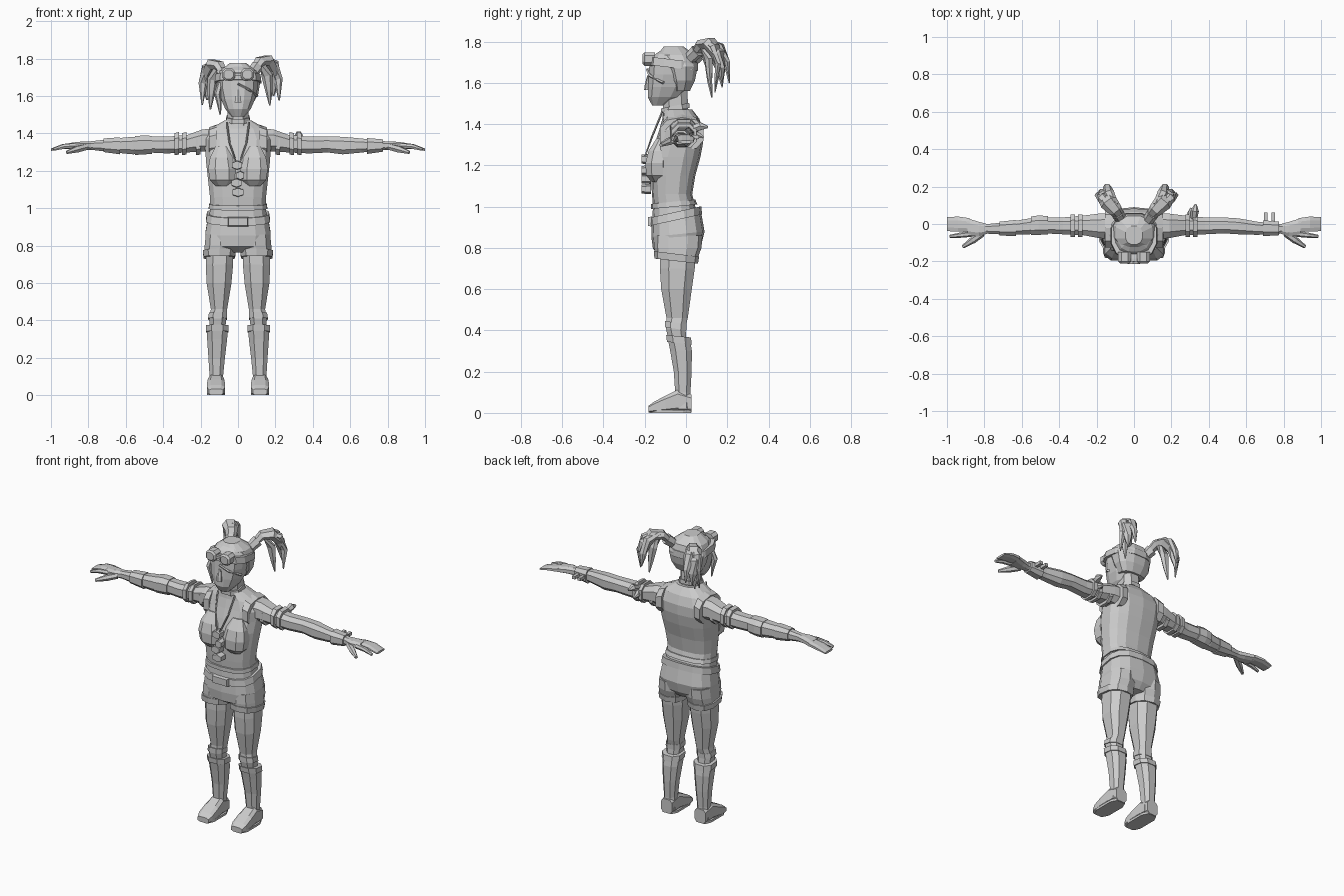
import bpy, bmesh, math
from mathutils import Vector

grey = bpy.data.materials.new("plain_grey")
grey.diffuse_color = (0.6, 0.6, 0.6, 1)


def skin(name, rings, mirror=False):
    """Join equal rings of points into a closed flat-shaded solid."""
    bm = bmesh.new()
    rows = [[bm.verts.new(p) for p in r] for r in rings]
    n = len(rows[0])
    for a, b in zip(rows, rows[1:]):
        for i in range(n):
            j = (i + 1) % n
            bm.faces.new((a[i], a[j], b[j], b[i]))
    bm.faces.new(rows[0])
    bm.faces.new(rows[-1])
    bmesh.ops.recalc_face_normals(bm, faces=bm.faces)
    me = bpy.data.meshes.new(name)
    bm.to_mesh(me)
    bm.free()
    me.materials.append(grey)
    ob = bpy.data.objects.new(name, me)
    bpy.context.collection.objects.link(ob)
    if mirror:
        ob.modifiers.new("mirror", 'MIRROR')
    return ob


def loft(name, rows, axis='z', n=10, mirror=False, square=0.8, shear=0.0):
    """Rows are (position, a0, a1, b0, b1): extents of each cross-section."""
    rings = []
    for pos, a0, a1, b0, b1 in rows:
        ring = []
        for i in range(n):
            t = 2 * math.pi * (i + 0.5) / n
            c, s = math.cos(t), math.sin(t)
            c = math.copysign(abs(c) ** square, c) / math.cos(math.pi / n) ** square
            s = math.copysign(abs(s) ** square, s)
            a = (a0 + a1) / 2 + c * (a1 - a0) / 2
            b = (b0 + b1) / 2 + s * (b1 - b0) / 2
            ring.append({'z': (a, b, pos + shear * b), 'x': (pos, a, b),
                         'y': (a, pos, b)}[axis])
        rings.append(ring)
    return skin(name, rings, mirror)


def tube(name, pts, n=6, flat=1.0, mirror=False):
    """Tapered tube through points (x, y, z, radius)."""
    ps = [Vector(p[:3]) for p in pts]
    rings = []
    for k, p in enumerate(ps):
        d = (ps[min(k + 1, len(ps) - 1)] - ps[max(k - 1, 0)]).normalized()
        ref = Vector((0, 0, 1)) if abs(d.z) < 0.9 else Vector((0, 1, 0))
        u = d.cross(ref).normalized()
        v = u.cross(d)
        r = pts[k][3]
        rings.append([p + u * r * math.cos(2 * math.pi * i / n)
                      + v * r * flat * math.sin(2 * math.pi * i / n) for i in range(n)])
    return skin(name, rings, mirror)


# Torso and bust
loft("torso", [(0.92, -.16, .16, -.165, .07), (1.0, -.148, .148, -.16, .045),
               (1.06, -.15, .15, -.165, .03), (1.15, -.16, .16, -.17, .045),
               (1.24, -.17, .17, -.17, .07), (1.31, -.175, .175, -.15, .083),
               (1.37, -.185, .185, -.13, .083), (1.425, -.15, .15, -.115, .065),
               (1.47, -.07, .07, -.11, .03)], n=14, square=0.75)
loft("bust", [(1.12, .045, .12, -.17, -.10), (1.15, .015, .15, -.197, -.08),
              (1.21, .01, .16, -.2, -.08), (1.27, .025, .15, -.185, -.08),
              (1.33, .05, .12, -.145, -.08)], n=8, mirror=True)
loft("shirt_hem", [(1.005, -.157, .157, -.17, .055), (1.03, -.153, .153, -.17, .045)],
     n=14, square=0.75, shear=0.1)
loft("shoulder_strap", [(.115, -.125, .082, 1.27, 1.447), (.155, -.125, .085, 1.27, 1.432)],
     'x', mirror=True)

# Neck and choker
loft("neck", [(1.43, -.065, .065, -.115, .03), (1.47, -.055, .055, -.115, .015),
              (1.57, -.055, .055, -.12, .01)], n=8)
loft("choker", [(1.475, -.064, .064, -.125, .022), (1.5, -.062, .062, -.125, .02)],
     n=8, shear=0.2)

# Head, hair cap and face details
loft("head", [(1.49, -.035, .035, -.165, -.10), (1.53, -.068, .068, -.187, -.02),
              (1.58, -.09, .09, -.187, .015), (1.64, -.105, .105, -.183, .04),
              (1.70, -.11, .11, -.18, .05), (1.74, -.085, .085, -.15, .025),
              (1.765, -.045, .045, -.11, -.01)], n=12)
loft("hair_cap", [(1.56, -.08, .08, -.07, .02), (1.61, -.108, .108, -.09, .045),
                  (1.68, -.12, .12, -.12, .06), (1.735, -.098, .098, -.14, .045),
                  (1.775, -.045, .045, -.11, -.01)], n=12)
loft("goggle_strap", [(1.665, -.125, .125, -.19, .062), (1.705, -.12, .12, -.187, .06)],
     n=12, shear=-0.12)
loft("goggle_lens", [(-.15, .015, .085, 1.68, 1.75), (-.2, .015, .085, 1.68, 1.75),
                     (-.21, .025, .075, 1.69, 1.74)], 'y', n=8, mirror=True)
loft("goggle_bridge", [(-.18, -.02, .02, 1.705, 1.725), (-.2, -.02, .02, 1.705, 1.725)], 'y', n=4)
loft("nose", [(1.565, -.018, .018, -.203, -.17), (1.59, -.015, .015, -.2, -.17),
              (1.635, -.008, .008, -.188, -.17)], n=6)
tube("face_strap", [(.0, -.185, 1.665, .01), (.055, -.172, 1.635, .012), (.1, -.11, 1.6, .012)],
     flat=0.6)

# Bunched hair, each side with a tuft and loose strands
for side, word, sx, dz in ((1, "left", 1.0, 0.0), (-1, "right", -0.87, -0.022)):
    def lock(part, pts, flat=0.7):
        tube(word + "_" + part, [(x * sx, y, z + dz, r) for x, y, z, r in pts], 6, flat)
    lock("hair_tie", [(.075, .02, 1.72, .03), (.1, .055, 1.755, .034)], 1)
    lock("hair_tuft", [(.085, .04, 1.74, .025), (.115, .075, 1.785, .038),
                       (.155, .115, 1.79, .048), (.18, .155, 1.74, .045),
                       (.19, .17, 1.67, .03), (.19, .175, 1.6, .004)])
    lock("outer_strand", [(.15, .1, 1.8, .02), (.195, .14, 1.775, .03),
                          (.215, .155, 1.69, .024), (.22, .14, 1.575, .004)])
    lock("back_strand", [(.12, .1, 1.8, .02), (.155, .165, 1.775, .03),
                         (.165, .2, 1.7, .022), (.165, .21, 1.62, .004)])
    lock("inner_strand", [(.13, .09, 1.77, .025), (.155, .11, 1.71, .03),
                          (.165, .115, 1.63, .02), (.17, .125, 1.55, .004)])
tube("front_braid", [(-.095, -.12, 1.67, .014), (-.11, -.13, 1.61, .018),
                     (-.1, -.125, 1.56, .013), (-.095, -.12, 1.5, .004)])

# Arms
loft("arm", [(.12, -.08, .06, 1.29, 1.43), (.19, -.075, .055, 1.3, 1.425),
             (.27, -.06, .045, 1.295, 1.395), (.38, -.055, .035, 1.29, 1.385),
             (.48, -.05, .035, 1.295, 1.385), (.56, -.055, .03, 1.285, 1.385),
             (.66, -.058, .012, 1.295, 1.375), (.78, -.052, .0, 1.31, 1.36),
             (.80, -.05, .0, 1.31, 1.358)], 'x', n=8, mirror=True)
for i, x in enumerate((.2, .275, .315)):
    loft(f"upper_arm_band_{i}", [(x, -.07, .052, 1.283, 1.412), (x + .024, -.07, .05, 1.28, 1.405)],
         'x', n=8, mirror=True)

# Arm knot, bracelet prongs and elbow wrap
tube("knot_end_a", [(.32, .03, 1.375, .018), (.325, .07, 1.39, .022), (.33, .105, 1.385, .006)])
tube("knot_end_b", [(.31, .03, 1.36, .015), (.3, .06, 1.345, .016), (.305, .085, 1.335, .005)])
loft("bracelet", [(.69, -.065, .02, 1.287, 1.378), (.775, -.06, .012, 1.3, 1.37)], 'x', n=8)
for x in (.695, .735):
    loft("bracelet_prong", [(.0, x, x + .02, 1.325, 1.35), (.062, x, x + .02, 1.325, 1.35)],
         'y', n=4)
loft("elbow_wrap", [(-.46, -.056, .042, 1.288, 1.39), (-.51, -.058, .046, 1.283, 1.392),
                    (-.55, -.06, .04, 1.282, 1.388)], 'x', n=8)
loft("forearm_wrap", [(-.63, -.064, .022, 1.285, 1.382), (-.72, -.062, .012, 1.298, 1.375)], 'x', n=8)

# Hands
loft("palm", [(.785, -.052, .0, 1.31, 1.358), (.83, -.067, .012, 1.312, 1.358),
              (.89, -.062, .03, 1.315, 1.352)], 'x', n=8, mirror=True)
loft("fingers", [(.88, -.042, .031, 1.317, 1.352), (.94, -.041, .04, 1.316, 1.343),
                 (1.0, -.038, .036, 1.306, 1.32)], 'x', n=8, mirror=True)
tube("index_finger", [(.87, -.053, 1.333, .016), (.93, -.06, 1.33, .014), (.985, -.066, 1.314, .008)],
     mirror=True)
tube("thumb", [(.81, -.05, 1.328, .018), (.86, -.085, 1.315, .019), (.915, -.122, 1.298, .009)],
     mirror=True)

# Shorts with belt, buckle and turned-up cuffs
loft("shorts_hips", [(.775, -.1, .1, -.11, .045), (.81, -.165, .165, -.16, .075),
                     (.87, -.175, .175, -.168, .09), (.955, -.16, .16, -.165, .075)],
     n=14, square=0.75, shear=0.1)
loft("shorts_leg", [(.745, .02, .18, -.145, .055), (.8, .01, .178, -.155, .075),
                    (.86, .015, .172, -.155, .08)], n=10, mirror=True)
loft("shorts_cuff", [(.73, .016, .184, -.153, .058), (.765, .012, .188, -.156, .064)],
     n=10, mirror=True, shear=-0.12)
loft("belt", [(.945, -.172, .172, -.175, .078), (.985, -.165, .165, -.172, .074)],
     n=14, square=0.75, shear=0.22)
loft("buckle", [(-.165, -.055, .055, .895, .96), (-.185, -.05, .05, .9, .955)], 'y', n=4)

# Legs and boots
loft("leg", [(.36, .068, .15, -.09, .005), (.41, .062, .155, -.1, .0),
             (.46, .058, .145, -.098, .012), (.6, .035, .168, -.125, .033),
             (.7, .026, .172, -.132, .048), (.79, .025, .17, -.13, .055)], n=8, mirror=True)
loft("knee_wrap", [(.4, .058, .16, -.106, .005), (.43, .058, .155, -.106, .006)],
     n=8, mirror=True, shear=-0.15)
loft("boot_shaft", [(.02, .075, .16, -.06, .027), (.1, .08, .152, -.055, .024),
                    (.2, .07, .158, -.062, .03), (.3, .058, .165, -.08, .032),
                    (.365, .054, .168, -.093, .022)], n=8, mirror=True)
loft("boot_cuff", [(.335, .05, .172, -.096, .032), (.368, .05, .172, -.1, .028)],
     n=8, mirror=True, shear=-0.1)
loft("boot_foot", [(.027, .08, .155, 0, .09), (-.04, .075, .16, 0, .115),
                   (-.1, .07, .165, 0, .085), (-.155, .07, .165, 0, .055),
                   (-.182, .08, .155, 0, .035)], 'y', n=8, mirror=True, square=0.55)
loft("boot_sole", [(0, .07, .165, -.182, .028), (.014, .07, .165, -.182, .028)],
     n=8, mirror=True, square=0.55)

# Necklace with hanging charms
tube("necklace_cord", [(.06, -.115, 1.46, .005), (.045, -.16, 1.35, .005), (.008, -.2, 1.24, .005)],
     n=4, mirror=True)
for i, (x, z, w) in enumerate(((-.005, 1.23, .026), (.012, 1.175, .02), (-.008, 1.135, .026),
                               (.0, 1.085, .03))):
    loft(f"charm_{i}", [(-.17, x - w, x + w, z - .025, z + .025),
                        (-.215, x - w, x + w, z - .022, z + .022)], 'y', n=6)
